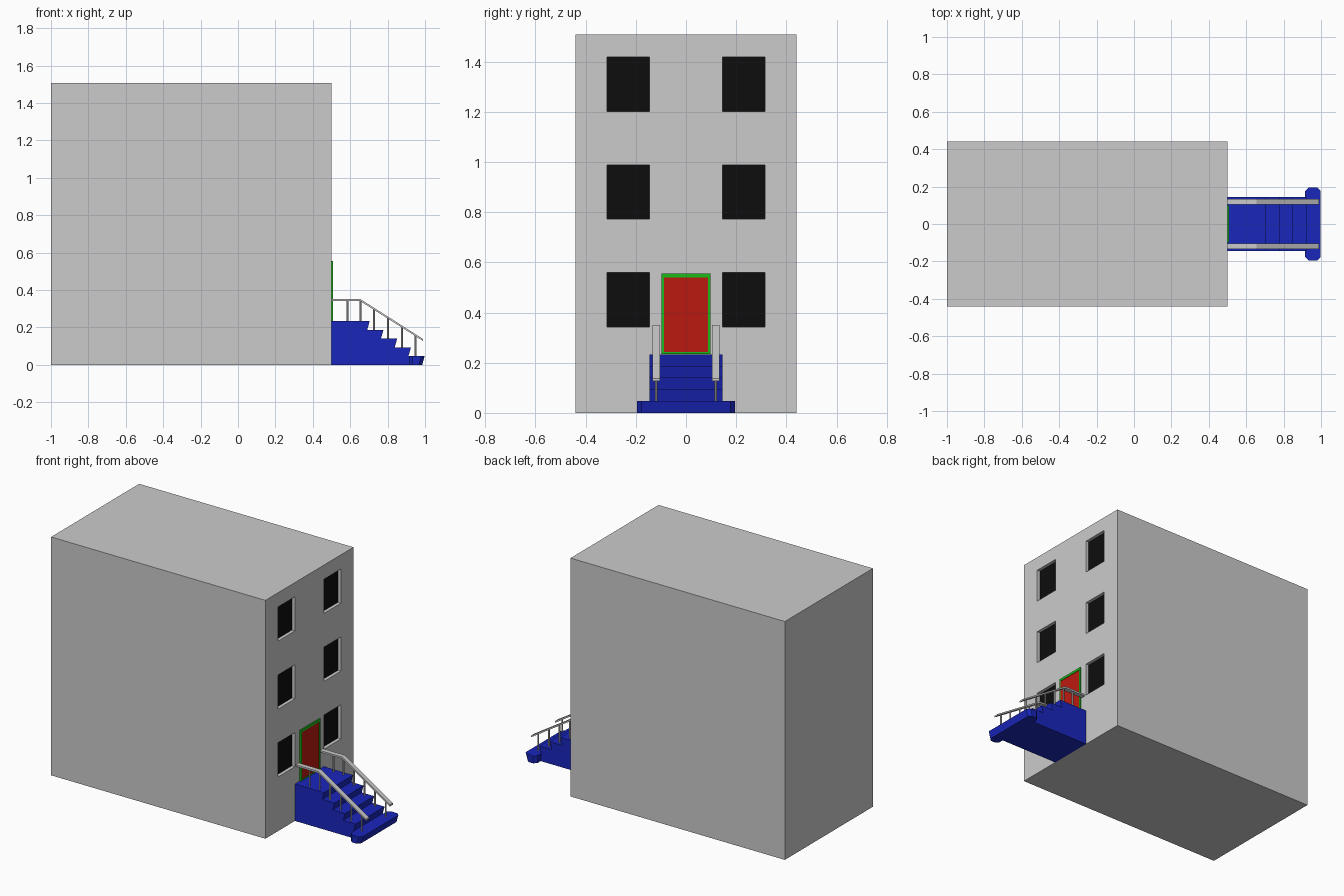
import bpy, bmesh, math
from mathutils import Vector

if "Cube" in bpy.data.objects:
    bpy.data.objects.remove(bpy.data.objects["Cube"])


def material(name, rgb):
    m = bpy.data.materials.new(name)
    m.diffuse_color = (*rgb, 1)
    m.use_nodes = True
    m.node_tree.nodes["Principled BSDF"].inputs["Base Color"].default_value = m.diffuse_color
    return m


BLUE = material("blue", (0.01, 0.02, 0.50))
RED = material("red", (0.50, 0.01, 0.005))
GREEN = material("green", (0.01, 0.50, 0.01))
BLACK = material("black", (0.004, 0.004, 0.004))


def finish(bm, name, mat=None):
    bmesh.ops.recalc_face_normals(bm, faces=bm.faces[:])
    me = bpy.data.meshes.new(name)
    bm.to_mesh(me)
    bm.free()
    ob = bpy.data.objects.new(name, me)
    bpy.context.collection.objects.link(ob)
    if mat:
        me.materials.append(mat)
    return ob


def add_box(bm, lo, hi):
    vs = bmesh.ops.create_cube(bm, size=1)["verts"]
    for v in vs:
        v.co = Vector([(l + h) / 2 + c * (h - l) for l, h, c in zip(lo, hi, v.co)])


def boxes(name, items, mat=None):
    bm = bmesh.new()
    for lo, hi in items:
        add_box(bm, lo, hi)
    return finish(bm, name, mat)


def add_prism(bm, profile, y0, y1):
    """Extrude an (x, z) profile along y."""
    face = bm.faces.new([bm.verts.new((x, y0, z)) for x, z in profile])
    ext = bmesh.ops.extrude_face_region(bm, geom=[face])["geom"]
    moved = [g for g in ext if isinstance(g, bmesh.types.BMVert)]
    bmesh.ops.translate(bm, verts=moved, vec=(0, y1 - y0, 0))


# Building block with recessed windows
building = boxes("building", [((-1, -0.44, 0), (0.5, 0.44, 1.508))])
DEPTH = 0.022
spots = [(side * 0.23, z) for side in (-1, 1) for z in (0.451, 0.88, 1.31)]
W, H = 0.085, 0.108
cutter = boxes("window_cutter", [((0.5 - DEPTH, y - W, z - H), (0.6, y + W, z + H)) for y, z in spots])
cutter.hide_render = True
mod = building.modifiers.new("windows", "BOOLEAN")
mod.operation = "DIFFERENCE"
mod.solver = "EXACT"
mod.object = cutter
bpy.context.view_layer.objects.active = building
bpy.ops.object.modifier_apply(modifier=mod.name)
bpy.data.objects.remove(cutter)

# Window panes
boxes("window_panes", [((0.5 - DEPTH - 0.002, y - W, z - H), (0.5 - DEPTH + 0.001, y + W, z + H))
                       for y, z in spots], BLACK)

# Door and its frame
boxes("door", [((0.499, -0.089, 0.242), (0.505, 0.089, 0.54))], RED)
boxes("door_frame", [
    ((0.499, -0.098, 0.234), (0.508, -0.088, 0.556)),
    ((0.499, 0.088, 0.234), (0.508, 0.098, 0.556)),
    ((0.499, -0.088, 0.54), (0.508, 0.088, 0.556)),
    ((0.499, -0.088, 0.234), (0.508, 0.088, 0.242))], GREEN)

# Stairs: stepped profile with raked risers
RISE, RUN, NOSE = 0.0467, 0.0735, 0.013
profile = [(0.5, 0), (0.5, 5 * RISE)]
for i in range(5):
    x = 0.704 + i * RUN
    profile += [(x, (5 - i) * RISE), (x - NOSE, (4 - i) * RISE)]
bm = bmesh.new()
add_prism(bm, profile, -0.145, 0.145)
finish(bm, "stairs", BLUE)

# Wide bottom step with clipped corners
bm = bmesh.new()
C = 0.018
outline = [(0.915, 0.195 - C), (0.915 + C, 0.195), (0.998 - C, 0.195), (0.998, 0.195 - C)]
outline += [(x, -y) for x, y in reversed(outline)]
rings = []
for z, lean in ((0, NOSE), (RISE, 0)):
    rings.append([bm.verts.new((x - (lean if x > 0.95 else 0), y, z)) for x, y in outline])
bm.faces.new(rings[0])
bm.faces.new(rings[1])
for i in range(8):
    j = (i + 1) % 8
    bm.faces.new((rings[0][i], rings[0][j], rings[1][j], rings[1][i]))
finish(bm, "bottom_step", BLUE)

# Handrails with posts, mirrored to both sides
rail_top = [(0.5, 0.351), (0.655, 0.351), (0.99, 0.138)]
T = 0.011
rail = rail_top + [(x, z - T) for x, z in reversed(rail_top)]
posts = [(0.585, 5), (0.655, 5), (0.728, 4), (0.802, 3), (0.876, 2), (0.95, 1)]
for side, label in ((-1, "front"), (1, "back")):
    bm = bmesh.new()
    add_prism(bm, rail, side * 0.104, side * 0.134)
    finish(bm, label + "_handrail")
    bm = bmesh.new()
    for x, level in posts:
        z0 = level * RISE - 0.002
        z1 = 0.345 - max(0, x - 0.655) * 0.213 / 0.335
        vs = bmesh.ops.create_cone(bm, cap_ends=True, segments=8, radius1=0.005,
                                   radius2=0.005, depth=z1 - z0)["verts"]
        bmesh.ops.translate(bm, verts=vs, vec=(x, side * 0.119, (z0 + z1) / 2))
    finish(bm, label + "_rail_posts")
